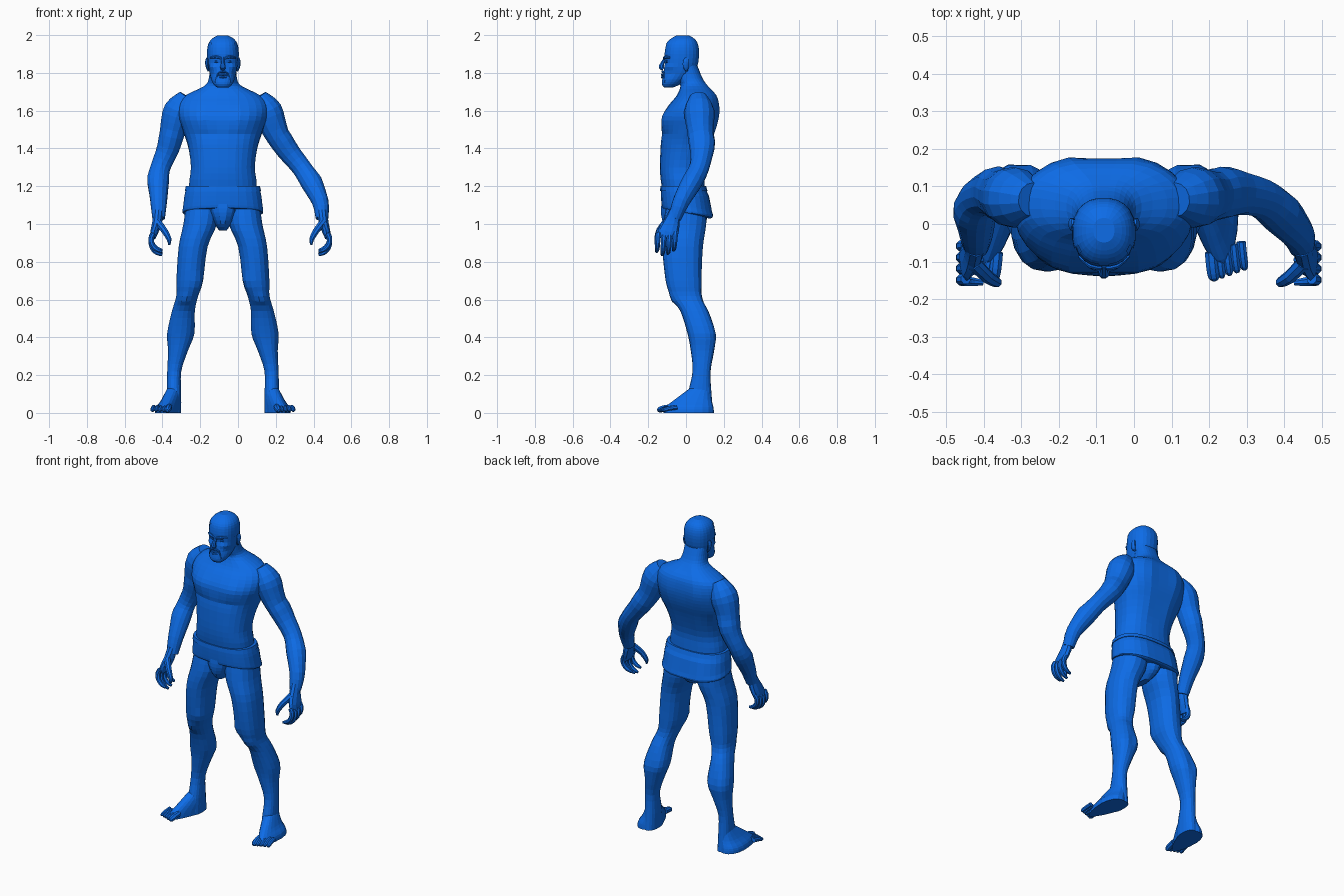
import bpy, bmesh, math
from mathutils import Vector

if "Cube" in bpy.data.objects:
    bpy.data.objects.remove(bpy.data.objects["Cube"])

CENTRE = -.08   # the body axis sits a little to the model's right
SIDES = {"left": 1, "right": -1}

blue = bpy.data.materials.new("strong blue")
blue.use_nodes = True
blue.diffuse_color = (.004, .15, .8, 1)
blue.node_tree.nodes["Principled BSDF"].inputs["Base Color"].default_value = blue.diffuse_color


def refine(rows, steps):
    """Add smooth in-between rows."""
    result = []
    last = len(rows) - 1
    for i in range(last):
        near = rows[max(i - 1, 0)], rows[i], rows[i + 1], rows[min(i + 2, last)]
        for step in range(steps):
            t = step / steps
            result.append([b + t * ((c - a) + t * ((2*a - 5*b + 4*c - d) + t * (3*b - a - 3*c + d))) / 2
                           for a, b, c, d in zip(*near)])
    return result + [list(rows[last])]


def oval(count, power):
    """Points around a rounded unit outline."""
    for k in range(count):
        angle = math.tau * (k + .5) / count
        yield [math.copysign(abs(v) ** (2 / power), v) for v in (math.cos(angle), math.sin(angle))]


def skin(name, rings, side):
    """Join rings of points into a closed flat-shaded skin."""
    bm = bmesh.new()
    loops = [[bm.verts.new((p[0] * side, p[1], p[2])) for p in ring] for ring in rings]
    for low, high in zip(loops, loops[1:]):
        for k in range(len(low)):
            bm.faces.new((low[k - 1], low[k], high[k], high[k - 1]))
    bm.faces.new(loops[0])
    bm.faces.new(loops[-1])
    bmesh.ops.recalc_face_normals(bm, faces=bm.faces)
    mesh = bpy.data.meshes.new(name)
    bm.to_mesh(mesh)
    bm.free()
    mesh.materials.append(blue)
    obj = bpy.data.objects.new(name, mesh)
    obj.location.x = CENTRE
    bpy.context.collection.objects.link(obj)
    return obj


def span(z, inner, outer, front, back):
    return z, inner, outer, front, back


def level(z, half, front, back):
    return span(z, -half, half, front, back)


def loft(name, rows, count=20, steps=3, power=2.3, side=1, grow=0):
    """Skin horizontal sections."""
    rings = []
    for z, inner, outer, front, back in refine(rows, steps):
        middle = Vector((inner + outer, front + back, 2 * z)) / 2
        width, depth = (outer - inner) / 2 + grow, (back - front) / 2 + grow
        rings.append([middle + Vector((width * u, depth * v, 0)) for u, v in oval(count, power)])
    return skin(name, rings, side)


def joint(x, y, z, radius, stretch=1):
    return x, y, z, radius, stretch


def tube(name, joints, count=8, steps=2, side=1, across=(0, 1, 0)):
    """Skin round sections along a path; stretch widens them along the across axis."""
    rows = refine(joints, steps)
    points = [Vector(row[:3]) for row in rows]
    rings = []
    for i, (x, y, z, radius, stretch) in enumerate(rows):
        along = (points[min(i + 1, len(rows) - 1)] - points[max(i - 1, 0)]).normalized()
        u = Vector(across).cross(along).normalized()
        v = along.cross(u) * stretch
        rings.append([points[i] + (u * p + v * q) * radius for p, q in oval(count, power=2)])
    return skin(name, rings, side)


def bump(obj, at, reach, height):
    """Raise or sink a soft spot on both halves of a part."""
    vertices = obj.data.vertices
    for vertex, normal in zip(vertices, [v.normal.copy() for v in vertices]):
        place = abs(vertex.co.x), vertex.co.y, vertex.co.z
        distance = sum(((a - b) / r) ** 2 for a, b, r in zip(place, at, reach))
        vertex.co += normal * height * math.exp(-distance)


# Torso and neck
torso = loft("torso", [
    level(z=1.06, half=.16, front=-.1, back=.1),
    level(z=1.2, half=.18, front=-.13, back=.1),
    level(z=1.3, half=.17, front=-.14, back=.1),
    level(z=1.42, half=.185, front=-.135, back=.135),
    level(z=1.5, half=.21, front=-.13, back=.16),
    level(z=1.57, half=.235, front=-.12, back=.17),
    level(z=1.63, half=.235, front=-.09, back=.17),
    level(z=1.68, half=.2, front=-.05, back=.16),
    level(z=1.73, half=.1, front=-.03, back=.12),
    level(z=1.77, half=.075, front=-.045, back=.09),
    level(z=1.84, half=.07, front=-.05, back=.06)], count=28)
bump(torso, at=(.1, -.11, 1.56), reach=(.08, .08, .05), height=.014)     # chest
bump(torso, at=(.09, -.13, 1.47), reach=(.09, .06, .02), height=-.008)
bump(torso, at=(0, -.13, 1.54), reach=(.02, .05, .07), height=-.01)
bump(torso, at=(0, -.14, 1.33), reach=(.02, .05, .12), height=-.007)     # stomach
bump(torso, at=(0, .14, 1.45), reach=(.025, .08, .22), height=-.02)      # spine
bump(torso, at=(.1, .15, 1.6), reach=(.07, .06, .09), height=.014)       # upper back
bump(torso, at=(.18, .08, 1.48), reach=(.05, .07, .08), height=.01)

# Briefs with a sloping hem, waistband and pouch
briefs = loft("briefs", [
    level(z=1.085, half=.21, front=-.125, back=.13),
    level(z=1.1, half=.214, front=-.13, back=.14),
    level(z=1.17, half=.2, front=-.134, back=.112),
    level(z=1.2, half=.19, front=-.132, back=.103)], count=28, power=2.5)
for vertex in briefs.data.vertices:
    if vertex.co.z < 1.13:
        vertex.co.z -= (vertex.co.y + .13) / 5
bump(briefs, at=(.09, .13, 1.08), reach=(.07, .05, .06), height=.01)
bump(briefs, at=(0, .13, 1.1), reach=(.02, .06, .1), height=-.012)
loft("waistband", [
    level(z=1.175, half=.2, front=-.135, back=.112),
    level(z=1.2, half=.194, front=-.133, back=.104)], count=28, steps=1, power=2.5, grow=.003)
loft("briefs_pouch", [
    level(z=1.12, half=.1, front=-.13, back=.12),
    level(z=1.06, half=.08, front=-.135, back=.12),
    level(z=1, half=.045, front=-.12, back=.1),
    level(z=.965, half=.02, front=-.08, back=.04)], count=16)

# Legs and feet
LEG = [
    span(z=1.12, inner=.02, outer=.195, front=-.1, back=.11),
    span(z=1, inner=.03, outer=.21, front=-.12, back=.107),
    span(z=.88, inner=.08, outer=.235, front=-.126, back=.09),
    span(z=.7, inner=.105, outer=.247, front=-.107, back=.085),
    span(z=.62, inner=.13, outer=.247, front=-.08, back=.09),
    span(z=.54, inner=.148, outer=.27, front=-.03, back=.12),
    span(z=.42, inner=.15, outer=.296, front=.008, back=.162),
    span(z=.33, inner=.184, outer=.291, front=.025, back=.15),
    span(z=.22, inner=.22, outer=.295, front=.035, back=.13),
    span(z=.1, inner=.22, outer=.298, front=.01, back=.135),
    span(z=0, inner=.22, outer=.296, front=0, back=.145)]
FOOT = [
    span(z=0, inner=.22, outer=.36, front=-.12, back=.148),
    span(z=.03, inner=.22, outer=.355, front=-.11, back=.145),
    span(z=.07, inner=.22, outer=.325, front=-.06, back=.135),
    span(z=.13, inner=.225, outer=.295, front=.02, back=.125)]
for word, side in SIDES.items():
    leg = loft(f"{word}_leg", LEG, count=18, side=side)
    bump(leg, at=(.2, -.07, .6), reach=(.03, .05, .03), height=.012)     # knee
    bump(leg, at=(.2, .1, .6), reach=(.03, .04, .05), height=-.008)
    bump(leg, at=(.13, -.09, .69), reach=(.03, .05, .05), height=.01)    # thigh
    bump(leg, at=(.19, .09, .82), reach=(.02, .05, .15), height=-.007)
    bump(leg, at=(.22, .16, .42), reach=(.02, .05, .08), height=-.007)   # calf
    foot = loft(f"{word}_foot", FOOT, count=18, side=side)
    # Turn the front of the foot outward, narrowing the instep
    for vertex in foot.data.vertices:
        forward = max(.05 - vertex.co.y, 0)
        vertex.co.x += side * forward * (.34 - abs(vertex.co.x)) * 3
    for i in range(5):
        x, y, radius = .285 + .02 * i, -.095 + .007 * i, .013 if i else .018
        tube(f"{word}_toe_{i + 1}", [
            joint(x, y + .02, .03, radius),
            joint(x + .004, y - .02, .024, radius),
            joint(x + .008, y - .045, .016, radius * .9),
            joint(x + .01, y - .055, .012, radius * .4)], side=side, across=(1, 0, 0))

# Arms share thickness, depth and height; each side has its own pose
RADIUS = [.045, .08, .07, .06, .053, .055, .045, .034]
ARM_Y = [.065, .07, .075, .085, .07, .03, -.025, -.06]
ARM_Z = [1.675, 1.6, 1.5, 1.4, 1.3, 1.22, 1.12, 1.03]
POSES = {"left": [.19, .235, .275, .335, .415, .465, .515, .525],
         "right": [.19, .235, .265, .29, .33, .34, .34, .34]}
for word, side in SIDES.items():
    pose = POSES[word]
    arm = tube(f"{word}_arm", [joint(*row) for row in zip(pose, ARM_Y, ARM_Z, RADIUS)],
               count=14, steps=3, side=side)
    biceps, forearm = pose[3], pose[5]
    bump(arm, at=(biceps, .07, 1.49), reach=(.05, .08, .02), height=-.007)
    bump(arm, at=(biceps, .02, 1.43), reach=(.05, .05, .06), height=.008)
    bump(arm, at=(biceps, .14, 1.43), reach=(.05, .05, .06), height=.008)
    bump(arm, at=(forearm + .05, .03, 1.24), reach=(.03, .05, .05), height=.008)

    # Palm, curled fingers and thumb, measured from the wrist
    wrist = Vector((pose[-1], -.06, 1.04))

    def hand_joint(x, y, z, radius, stretch=1):
        return joint(*(wrist + Vector((x, y, z))), radius, stretch)

    tube(f"{word}_palm", [
        hand_joint(0, 0, .03, radius=.028),
        hand_joint(.008, -.015, -.03, radius=.027, stretch=1.6),
        hand_joint(.024, -.035, -.085, radius=.021, stretch=2.6),
        hand_joint(.03, -.04, -.115, radius=.014, stretch=3.5)], count=10, side=side)
    for finger in range(4):
        length = 1 - abs(finger - 1.3) / 12
        joints = []
        for k in range(6):
            curl = .6 - .4 * k
            joints.append(hand_joint(-.03 + .07 * math.cos(curl), -.086 + .03 * finger - .002 * k,
                                     -.14 * length + .07 * length * math.sin(curl),
                                     radius=.015 * (1 - (k / 6) ** 4)))
        tube(f"{word}_finger_{finger + 1}", joints, side=side)
    tube(f"{word}_thumb", [
        hand_joint(.005, -.045, -.03, radius=.02),
        hand_joint(-.03, -.08, -.075, radius=.018),
        hand_joint(-.055, -.095, -.12, radius=.014),
        hand_joint(-.056, -.1, -.15, radius=.006)], side=side)

# Head
HEAD = [
    level(z=1.722, half=.03, front=-.115, back=-.07),
    level(z=1.74, half=.05, front=-.128, back=-.03),
    level(z=1.78, half=.068, front=-.124, back=.02),
    level(z=1.83, half=.076, front=-.115, back=.055),
    level(z=1.9, half=.081, front=-.114, back=.066),
    level(z=1.95, half=.075, front=-.104, back=.06),
    level(z=1.98, half=.055, front=-.078, back=.042),
    level(z=1.998, half=.024, front=-.045, back=.012)]
head = loft("head", HEAD, count=24)
bump(head, at=(.036, -.11, 1.862), reach=(.02, .04, .013), height=-.014)   # eye sockets
bump(head, at=(.055, -.09, 1.835), reach=(.02, .04, .015), height=.006)    # cheekbones
bump(head, at=(.06, -.08, 1.795), reach=(.02, .04, .02), height=-.007)

# Cropped hair, cut along a hairline
hair = loft("hair", HEAD, count=24, grow=.004)
bm = bmesh.new()
bm.from_mesh(hair.data)
bare = []
for face in bm.faces:
    spot = face.calc_center_median()
    hairline = 1.94 + abs(spot.x) / 4 if spot.y < -.06 else 1.885 if spot.y < 0 else 1.8
    if spot.z < hairline:
        bare.append(face)
bmesh.ops.delete(bm, geom=bare, context="FACES")
bm.to_mesh(hair.data)
bm.free()

# Face
tube("nose", [joint(0, -.108, 1.88, radius=.009), joint(0, -.125, 1.85, radius=.011),
              joint(0, -.13, 1.83, radius=.016), joint(0, -.12, 1.82, radius=.01)])
for name, z in {"upper_lip": 1.79, "lower_lip": 1.777}.items():
    tube(name, [joint(-.03, -.112, z, radius=.003), joint(0, -.126, z, radius=.006),
                joint(.03, -.112, z, radius=.003)])
for word, side in SIDES.items():
    tube(f"{word}_brow", [joint(.008, -.116, 1.876, radius=.007), joint(.035, -.11, 1.884, radius=.009),
                          joint(.066, -.085, 1.88, radius=.005)], side=side)
    tube(f"{word}_eye", [joint(.02, -.1, 1.86, radius=.003), joint(.035, -.1, 1.86, radius=.007),
                         joint(.05, -.09, 1.86, radius=.003)], side=side)
    tube(f"{word}_moustache", [joint(0, -.124, 1.806, radius=.006), joint(.025, -.118, 1.8, radius=.006),
                               joint(.04, -.11, 1.75, radius=.005)], side=side)
    tube(f"{word}_ear", [joint(.075, .004, 1.81, radius=.006), joint(.083, 0, 1.83, radius=.008, stretch=2),
                         joint(.086, 0, 1.86, radius=.009, stretch=2),
                         joint(.083, .006, 1.88, radius=.004, stretch=2)], side=side)
